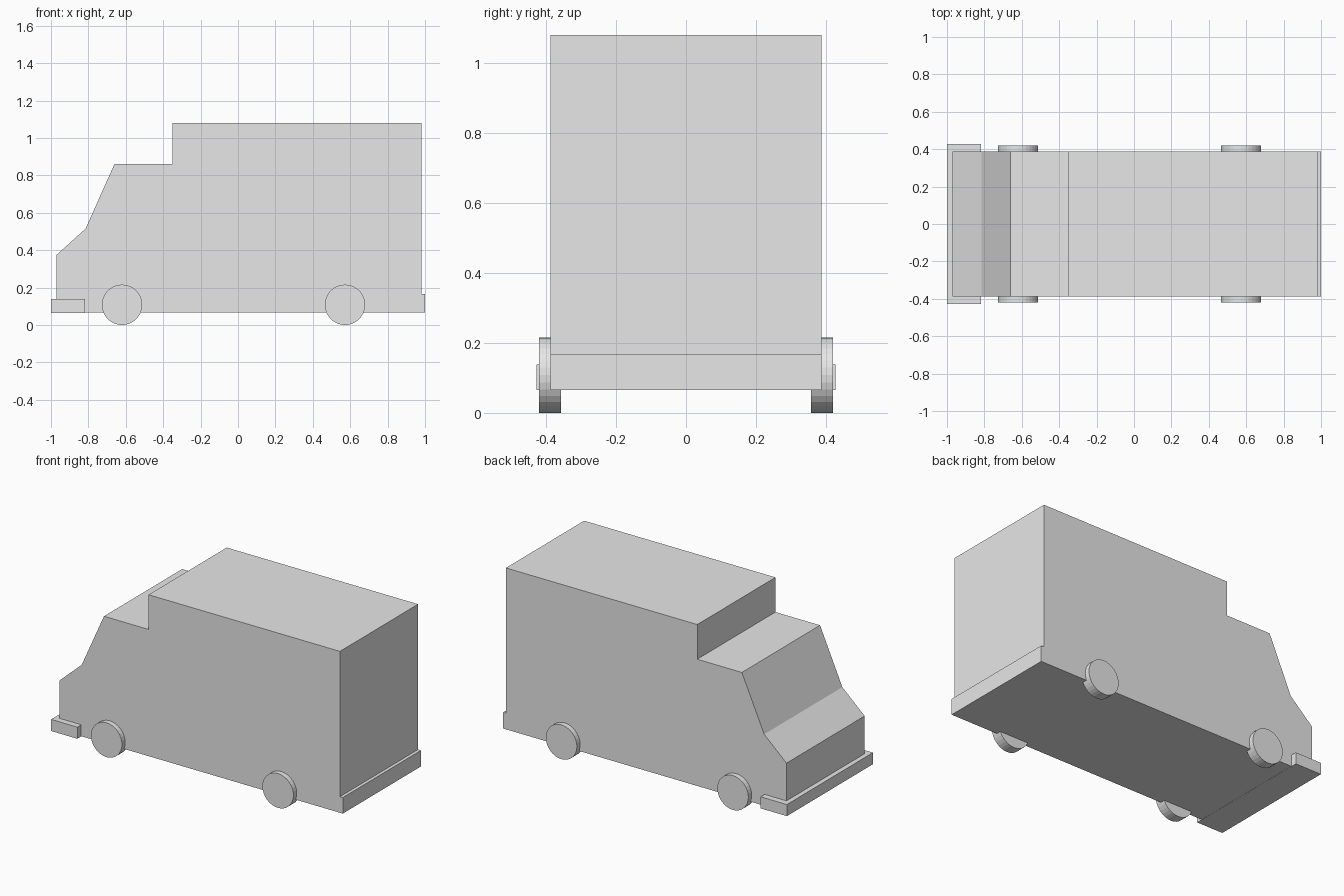
import bpy
import bmesh
from math import pi
from mathutils import Matrix

if "Cube" in bpy.data.objects:
    bpy.data.objects.remove(bpy.data.objects["Cube"], do_unlink=True)

GREY = (0.8, 0.8, 0.8, 1)
paint = bpy.data.materials.new("light_grey")
paint.use_nodes = True
paint.diffuse_color = GREY
paint.node_tree.nodes["Principled BSDF"].inputs["Base Color"].default_value = GREY


def add_object(name, bm):
    bmesh.ops.recalc_face_normals(bm, faces=bm.faces)
    mesh = bpy.data.meshes.new(name)
    bm.to_mesh(mesh)
    bm.free()
    mesh.materials.append(paint)
    obj = bpy.data.objects.new(name, mesh)
    bpy.context.collection.objects.link(obj)
    return obj


def extruded_profile(name, points, half_width):
    """Extrude a side outline (x, z) across the width."""
    bm = bmesh.new()
    face = bm.faces.new([bm.verts.new((x, -half_width, z)) for x, z in points])
    side = bmesh.ops.extrude_face_region(bm, geom=[face])["geom"]
    verts = [v for v in side if isinstance(v, bmesh.types.BMVert)]
    bmesh.ops.translate(bm, verts=verts, vec=(0, 2 * half_width, 0))
    return add_object(name, bm)


def wheel(name, x, y):
    bm = bmesh.new()
    bmesh.ops.create_cone(bm, cap_ends=True, segments=32, radius1=0.108,
                          radius2=0.108, depth=0.063)
    bm.transform(Matrix.Translation((x, y, 0.108)) @ Matrix.Rotation(pi / 2, 4, "X"))
    return add_object(name, bm)


# Van shell: bonnet, windscreen, cab roof, raised box and rear step
extruded_profile("van_body", [
    (-0.97, 0.066), (-0.97, 0.375), (-0.815, 0.515), (-0.66, 0.862),
    (-0.35, 0.862), (-0.35, 1.08), (0.98, 1.08), (0.98, 0.167),
    (1.0, 0.167), (1.0, 0.066)], 0.388)

# Bumper wrapping around the nose
extruded_profile("bumper", [
    (-1.0, 0.065), (-1.0, 0.138), (-0.818, 0.138), (-0.818, 0.065)], 0.427)

# Four wheels
for axle, x in (("cab", -0.62), ("rear", 0.572)):
    for side, sign in (("left", 1), ("right", -1)):
        wheel(f"{axle}_wheel_{side}", x, sign * 0.389)
